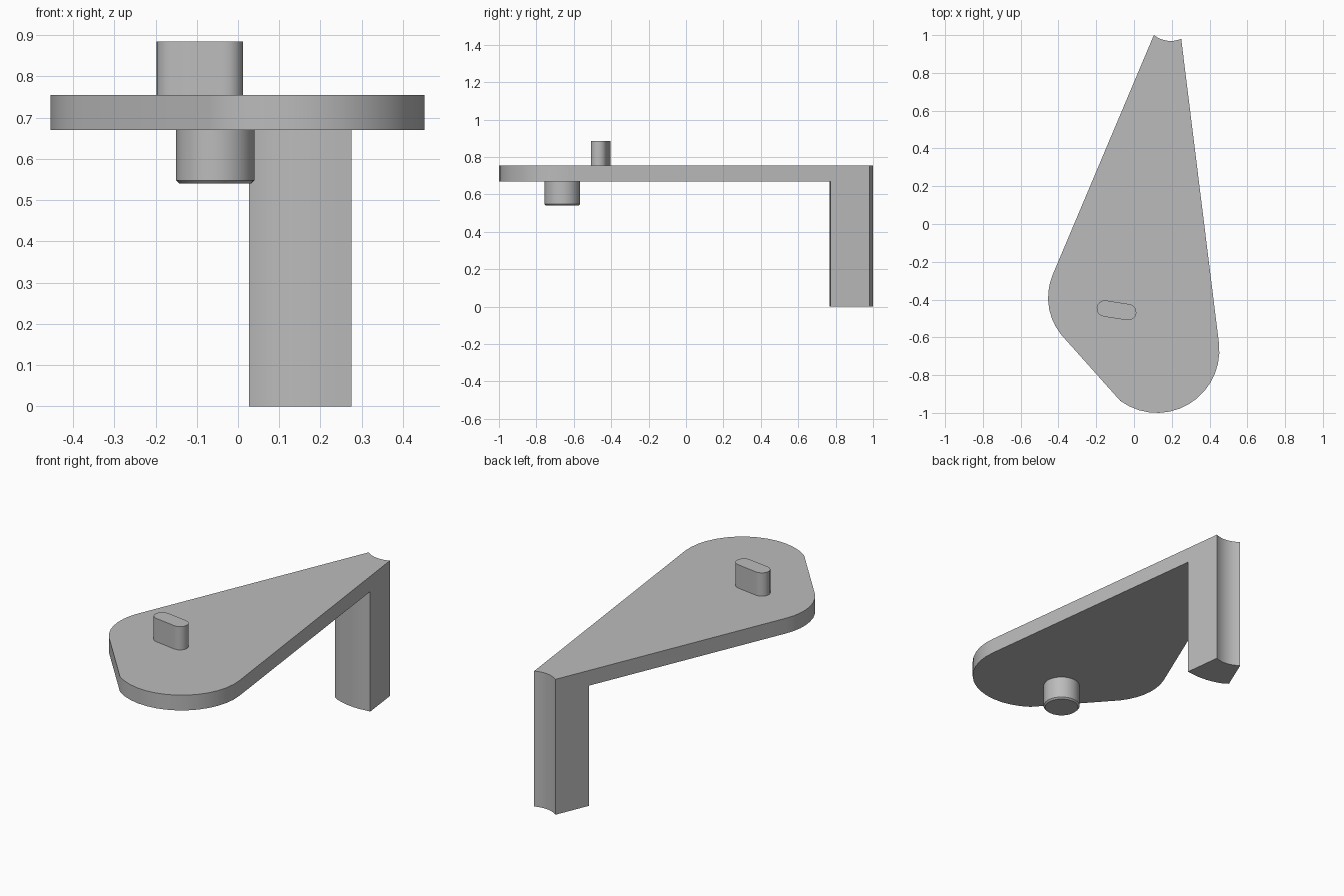
import bpy
import bmesh
from math import radians, sin, cos, atan2, pi
from mathutils import Vector

cube = bpy.data.objects.get("Cube")
if cube:
    bpy.data.objects.remove(cube, do_unlink=True)

grey = bpy.data.materials.new("plain grey")
grey.use_nodes = True
colour = (0.5, 0.5, 0.5, 1)
grey.diffuse_color = colour
grey.node_tree.nodes["Principled BSDF"].inputs["Base Color"].default_value = colour

PLATE_BOTTOM, PLATE_TOP = 0.67, 0.755


def arc(centre, radius, start, end, steps):
    """Points on an arc, angles in degrees."""
    angles = [radians(start + (end - start) * i / steps) for i in range(steps + 1)]
    return [(centre[0] + radius * cos(a), centre[1] + radius * sin(a)) for a in angles]


def finish(bm, name):
    bmesh.ops.recalc_face_normals(bm, faces=bm.faces)
    mesh = bpy.data.meshes.new(name)
    bm.to_mesh(mesh)
    bm.free()
    mesh.materials.append(grey)
    obj = bpy.data.objects.new(name, mesh)
    bpy.context.collection.objects.link(obj)
    bpy.ops.object.select_all(action='DESELECT')
    obj.select_set(True)
    bpy.context.view_layer.objects.active = obj
    bpy.ops.object.shade_smooth_by_angle(angle=radians(30))
    return obj


def raise_faces(bm, faces, height, keep):
    new = bmesh.ops.extrude_face_region(bm, geom=faces, use_keep_orig=keep)["geom"]
    verts = [g for g in new if isinstance(g, bmesh.types.BMVert)]
    bmesh.ops.translate(bm, verts=verts, vec=(0, 0, height))


def angle_to(centre, point):
    return atan2(point[1] - centre[1], point[0] - centre[0]) * 180 / pi


# Arm: a tapering plate with rounded wide end, and a leg under its narrow end
hub = (0.194, 1.109)
back_left, back_right = (0.105, 1.0), (0.25, 0.98)
notch = arc(hub, 0.14, angle_to(hub, back_left) + 360, angle_to(hub, back_right) + 360, 8)
notch[0], notch[-1] = back_left, back_right
leg_front = arc(hub, 0.343, angle_to(hub, (0.027, 0.814)), angle_to(hub, (0.275, 0.772)), 8)
leg_front[0], leg_front[-1] = (0.027, 0.814), (0.275, 0.772)
wide_end = arc((0.122, -0.67), 0.33, 7, -126, 14) + arc((-0.143, -0.39), 0.312, -142, -203, 7)

bm = bmesh.new()


def ring(points):
    return [bm.verts.new((x, y, PLATE_BOTTOM)) for x, y in points]


shared = ring(leg_front)
plate_face = bm.faces.new(shared + ring(wide_end))
leg_face = bm.faces.new(shared[::-1] + ring(notch))
raise_faces(bm, [plate_face, leg_face], PLATE_TOP - PLATE_BOTTOM, True)
bm.faces.ensure_lookup_table()
under = [f for f in bm.faces
         if all(abs(v.co.z - PLATE_BOTTOM) < 1e-4 for v in f.verts)
         and f.calc_center_median().y > 0.78]
raise_faces(bm, under, -PLATE_BOTTOM, False)
bmesh.ops.dissolve_limit(bm, angle_limit=radians(0.5), verts=bm.verts, edges=bm.edges)
finish(bm, "arm_with_leg")

# Key: slanted slot-shaped tab on top
bm = bmesh.new()
slot = arc((0.063, 0), 0.043, -90, 90, 8) + arc((-0.063, 0), 0.043, 90, 270, 8)
turn = radians(-8.8)
face = bm.faces.new([bm.verts.new((x * cos(turn) - y * sin(turn) - 0.0925,
                                   x * sin(turn) + y * cos(turn) - 0.457,
                                   PLATE_TOP)) for x, y in slot])
raise_faces(bm, [face], 0.13, True)
finish(bm, "top_key")

# Peg: round pin underneath with a small chamfer
bm = bmesh.new()
bmesh.ops.create_cone(bm, cap_ends=True, segments=32, radius1=0.095, radius2=0.095, depth=0.13)
bmesh.ops.translate(bm, verts=bm.verts, vec=Vector((-0.055, -0.662, 0.605)))
rim = [e for e in bm.edges if all(v.co.z < 0.6 for v in e.verts)]
bmesh.ops.bevel(bm, geom=rim, offset=0.008, segments=1, affect='EDGES')
finish(bm, "bottom_peg")
